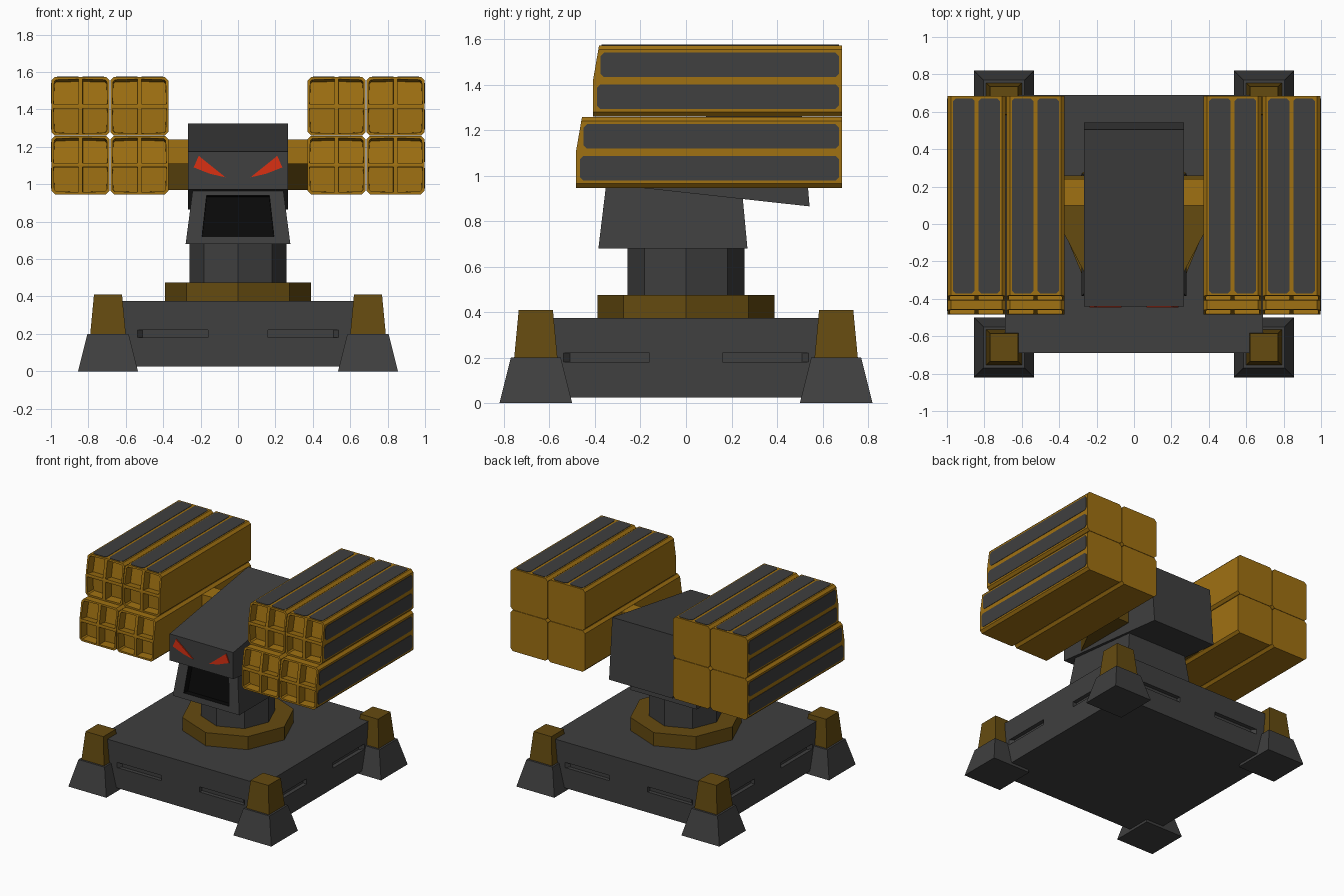
import bpy, bmesh, math
from mathutils import Matrix

if "Cube" in bpy.data.objects:
    bpy.data.objects.remove(bpy.data.objects["Cube"])


def material(name, rgb):
    m = bpy.data.materials.new(name)
    m.diffuse_color = (*rgb, 1)
    m.use_nodes = True
    m.node_tree.nodes["Principled BSDF"].inputs["Base Color"].default_value = m.diffuse_color
    return m


GREY = material("dark grey", (0.05, 0.05, 0.05))
YELLOW = material("amber", (0.35, 0.165, 0.006))
BRONZE = material("dark bronze", (0.13, 0.07, 0.005))
BLACK = material("black", (0.003, 0.003, 0.003))
RED = material("red", (0.7, 0.03, 0.006))


def finish(name, bm, *mats):
    bmesh.ops.recalc_face_normals(bm, faces=bm.faces)
    mesh = bpy.data.meshes.new(name)
    bm.to_mesh(mesh)
    bm.free()
    for m in mats:
        mesh.materials.append(m)
    ob = bpy.data.objects.new(name, mesh)
    bpy.context.collection.objects.link(ob)
    return ob


def add_loft(bm, a, b):
    """Solid between two matching rings of points."""
    va, vb = [bm.verts.new(p) for p in a], [bm.verts.new(p) for p in b]
    n = len(a)
    bm.faces.new(va)
    bm.faces.new(vb)
    for i in range(n):
        j = (i + 1) % n
        bm.faces.new((va[i], va[j], vb[j], vb[i]))


def loft(name, a, b, mat):
    bm = bmesh.new()
    add_loft(bm, a, b)
    return finish(name, bm, mat)


def rect(x0, x1, y0, y1, z):
    return [(x0, y0, z), (x1, y0, z), (x1, y1, z), (x0, y1, z)]


def octagon(r, z):
    return [(r * math.cos(i * math.pi / 4), r * math.sin(i * math.pi / 4), z) for i in range(8)]


def square(cx, cy, h, z):
    return rect(cx - h, cx + h, cy - h, cy + h, z)


# Base slab with two recessed slots on every side
base = loft("base", rect(-.69, .69, -.69, .69, .025), rect(-.69, .69, -.69, .69, .375), GREY)
bm = bmesh.new()
slot = [(.16, -.72), (.565, -.72), (.51, -.66), (.16, -.66)]
for s in (-1, 1):
    for k in range(4):
        rot = Matrix.Rotation(k * math.pi / 2, 3, 'Z')
        add_loft(bm, *[[rot @ Matrix.Diagonal((s, 1, 1)) @ Matrix.Translation((x, y, z)).translation
                        for x, y in slot] for z in (.18, .22)])
cutter = finish("slot_cutter", bm, GREY)
cutter.hide_render = True
mod = base.modifiers.new("slots", 'BOOLEAN')
mod.operation, mod.solver, mod.object = 'DIFFERENCE', 'EXACT', cutter
bpy.context.view_layer.objects.active = base
bpy.ops.object.modifier_apply(modifier=mod.name)
bpy.data.objects.remove(cutter)

# Corner feet with bronze posts
for sx in (-1, 1):
    for sy in (-1, 1):
        cx, cy = sx * .695, sy * .66
        loft("foot", square(cx, cy, .16, 0), square(cx, cy, .11, .2), GREY)
        loft("foot_post", square(cx, cy, .095, .2), square(cx, cy, .075, .41), BRONZE)

# Turntable and column
loft("turntable_ring", octagon(.39, .375), octagon(.39, .475), BRONZE)
loft("column", octagon(.258, .475), octagon(.258, .7), GREY)

# Jaw with a recessed black mouth
bm = bmesh.new()
add_loft(bm, rect(-.28, .28, -.385, .27, .68), rect(-.242, .242, -.35, .243, .97))
bmesh.ops.recalc_face_normals(bm, faces=bm.faces)
front = [min(bm.faces, key=lambda f: f.calc_center_median().y)]
bmesh.ops.inset_individual(bm, faces=front, thickness=.04)
for v in front[0].verts:
    high = v.co.z > .82
    v.co = (math.copysign(.168 if high else .192, v.co.x), -.353 if high else -.38,
            .94 if high else .722)
bmesh.ops.inset_individual(bm, faces=front, thickness=.002, depth=-.05)
for f in bm.faces:
    c = f.calc_center_median()
    if -.37 < c.y < -.3 and abs(c.x) < .2 and .71 < c.z < .95 and not abs(f.normal.y) > .9:
        f.material_index = 1
front[0].material_index = 1
finish("jaw", bm, GREY, BLACK)

# Head: one side profile swept across x
profile = [(-.44, .973), (-.44, 1.175), (.505, 1.325), (.543, .865)]
loft("head", *[[(x, y, z) for y, z in profile] for x in (-.268, .268)], GREY)

# Eyes and arms, mirrored
eye = [(.21, 1.152), (.067, 1.037), (.15, 1.056), (.237, 1.09)]
brace = [(.25, -.29), (.385, -.03), (.385, .26), (.25, .26)]
for s in (-1, 1):
    loft("eye", *[[(s * x, y, z) for x, z in eye] for y in (-.438, -.447)], RED)
    loft("arm_beam", *[rect(min(s * .25, s * .385), max(s * .25, s * .385), .10, .24, z)
                       for z in (1.0, 1.24)], YELLOW)
    loft("arm_brace", *[[(s * x, y, z) for x, y in brace] for z in (.97, 1.11)], BRONZE)


def launcher_block(cx, cz, y0, y1=.685, h=.155, hz=.156):
    """Chamfered tube block, front face split into four recessed cells."""
    bm = bmesh.new()
    bmesh.ops.create_cube(bm, size=2, matrix=Matrix.Diagonal((h, 1, hz, 1)))
    corners = [e for e in bm.edges if abs(e.verts[0].co.y - e.verts[1].co.y) > 1]
    bmesh.ops.bevel(bm, geom=corners, offset=.018, segments=1, affect='EDGES')
    for no in ((1, 0, 0), (0, 0, 1)):
        bmesh.ops.bisect_plane(bm, geom=bm.verts[:] + bm.edges[:] + bm.faces[:],
                               plane_co=(0, 0, 0), plane_no=no)
    # Upper half of the front leans back
    for v in bm.verts:
        v.co.y = y1 if v.co.y > 0 else y0 + .027 * max(0, v.co.z / hz)
    bmesh.ops.recalc_face_normals(bm, faces=bm.faces)
    cells = [f for f in bm.faces if f.normal.y < -.8]
    bmesh.ops.inset_individual(bm, faces=cells, thickness=.016)
    bmesh.ops.inset_individual(bm, faces=cells, thickness=.001, depth=-.07)
    bm.transform(Matrix.Translation((cx, 0, cz)))
    finish("launcher_block", bm, YELLOW)


def strip_outline(c, h, y0, y1, k=.015):
    """Long rectangle with clipped corners, as (across, y) pairs."""
    a, b = c - h, c + h
    return [(a + k, y0), (b - k, y0), (b, y0 + k), (b, y1 - k),
            (b - k, y1), (a + k, y1), (a, y1 - k), (a, y0 + k)]


# Launcher pods: two by two blocks on each side, grey strips on top and outer side
for s in (-1, 1):
    for cz, y0, upper in ((1.1025, -.484, False), (1.417, -.409, True)):
        for cx in (.527, .842):
            launcher_block(s * cx, cz, y0)
            if upper:
                for d in (-.068, .068):
                    pts = strip_outline(s * (cx + d), .058, y0 + .038, .672)
                    loft("top_strip", *[[(x, y, z) for x, y in pts] for z in (1.57, 1.576)], GREY)
        for d in (-.07, .07):
            pts = strip_outline(cz + d, .054, y0 + (.034 if d > 0 else .018), .672)
            loft("side_strip", *[[(s * x, y, z) for z, y in pts] for x in (.994, 1.0)], GREY)
